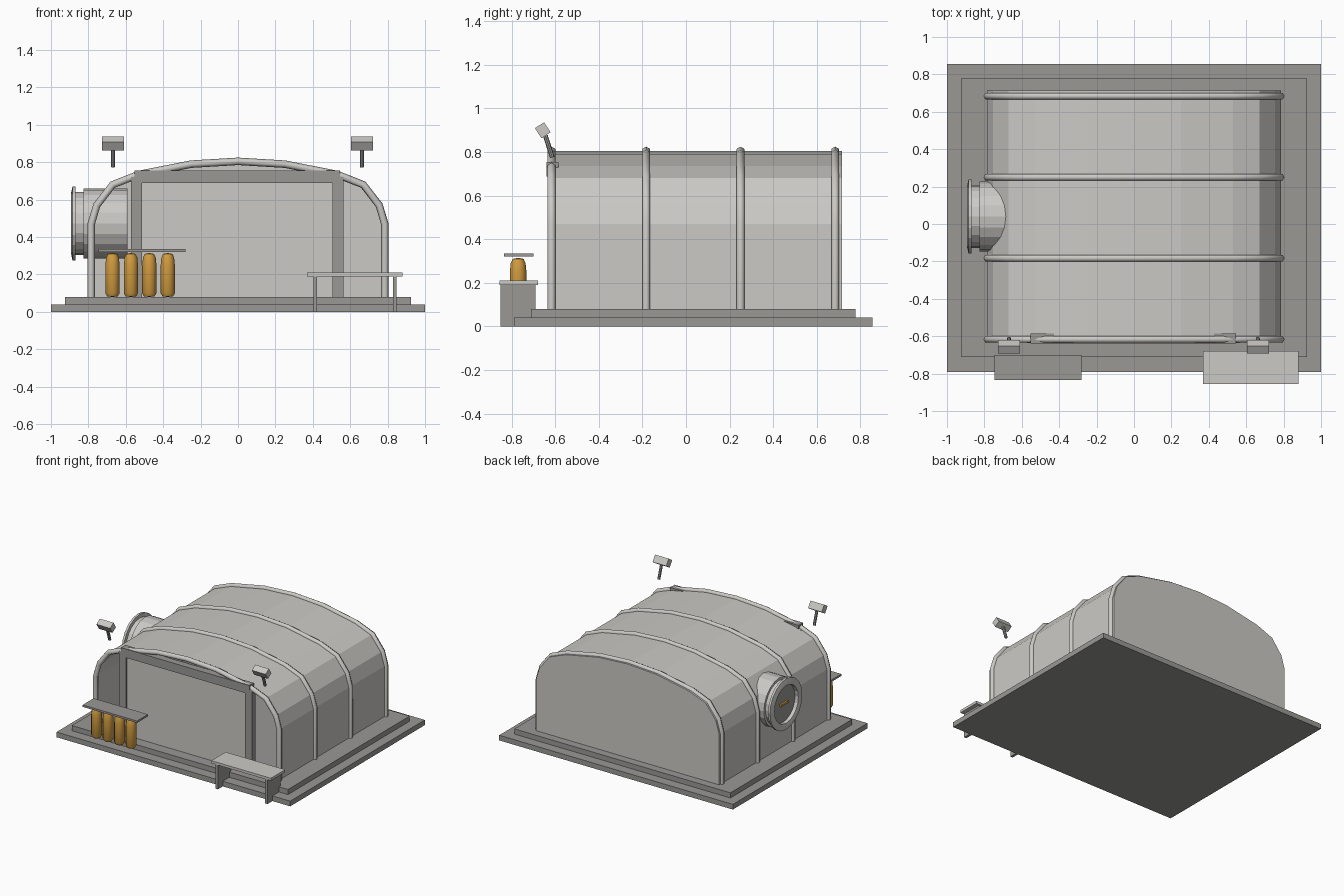
import bpy, bmesh, math
from mathutils import Vector, Matrix

cube = bpy.data.objects.get("Cube")
if cube:
    bpy.data.objects.remove(cube, do_unlink=True)


def material(name, rgb):
    m = bpy.data.materials.new(name)
    m.use_nodes = True
    m.diffuse_color = (*rgb, 1)
    m.node_tree.nodes["Principled BSDF"].inputs["Base Color"].default_value = (*rgb, 1)
    return m


LIGHT = material("light grey", (0.60, 0.59, 0.56))
DARK = material("dark grey", (0.32, 0.315, 0.30))
ORANGE = material("orange", (0.64, 0.33, 0.05))


def finish(name, bm, mat):
    bmesh.ops.recalc_face_normals(bm, faces=bm.faces)
    mesh = bpy.data.meshes.new(name)
    bm.to_mesh(mesh)
    bm.free()
    mesh.materials.append(mat)
    ob = bpy.data.objects.new(name, mesh)
    bpy.context.collection.objects.link(ob)
    return ob


def box(name, mat, x, y, z):
    """Box from three (low, high) ranges."""
    bm = bmesh.new()
    bmesh.ops.create_cube(bm, size=1)
    for v in bm.verts:
        v.co = [(r[0] + r[1]) / 2 + c * (r[1] - r[0]) for r, c in zip((x, y, z), v.co)]
    return finish(name, bm, mat)


def lathe(name, mat, profile, sides, matrix):
    """Spin (radius, height) points about z, then place the result."""
    bm = bmesh.new()
    verts = [bm.verts.new((r, 0, h)) for r, h in profile]
    edges = [bm.edges.new(pair) for pair in zip(verts, verts[1:])]
    bmesh.ops.spin(bm, geom=verts + edges, cent=(0, 0, 0), axis=(0, 0, 1),
                   angle=math.tau, steps=sides, use_duplicate=False)
    bmesh.ops.remove_doubles(bm, verts=bm.verts, dist=0.0005)
    bm.transform(matrix)
    return finish(name, bm, mat)


# Stepped plinth
box("lower_plinth", DARK, (-1, 1), (-0.79, 0.855), (0, 0.04))
box("upper_plinth", DARK, (-0.925, 0.925), (-0.71, 0.778), (0.04, 0.08))

# Vault cross-section, mirrored about the centre
half = [(0.785, 0.08), (0.785, 0.47), (0.755, 0.57), (0.67, 0.68),
        (0.53, 0.735), (0.25, 0.79), (0, 0.805)]
arch = half + [(-x, z) for x, z in reversed(half[:-1])]
FRONT, BACK = -0.62, 0.715

# Vault shell, open at the front
bm = bmesh.new()
rows = [[bm.verts.new((x, y, z)) for x, z in arch] for y in (FRONT, BACK)]
for i in range(len(arch) - 1):
    bm.faces.new((rows[0][i], rows[0][i + 1], rows[1][i + 1], rows[1][i]))
shell = finish("vault_shell", bm, LIGHT)
solid = shell.modifiers.new("thickness", 'SOLIDIFY')
solid.thickness = 0.008
solid.offset = -1

# Back wall
bm = bmesh.new()
bm.faces.new([bm.verts.new((x, BACK, z)) for x, z in arch])
finish("back_wall", bm, LIGHT)

# Rounded ribs over the vault
for n, y in enumerate((-0.617, -0.183, 0.25, 0.684)):
    curve = bpy.data.curves.new(f"rib_{n + 1}", 'CURVE')
    curve.dimensions = '3D'
    curve.bevel_depth = 0.02
    curve.bevel_resolution = 1
    curve.use_fill_caps = True
    line = curve.splines.new('POLY')
    line.points.add(len(arch) - 1)
    for p, (x, z) in zip(line.points, arch):
        p.co = (x, y, z, 1)
    curve.materials.append(LIGHT)
    bpy.context.collection.objects.link(bpy.data.objects.new(f"rib_{n + 1}", curve))

# Doorway
box("door_panel", LIGHT, (-0.52, 0.51), (-0.625, -0.60), (0.08, 0.70))
box("right_door_post", DARK, (-0.573, -0.514), (-0.635, -0.59), (0.08, 0.72))
box("left_door_post", DARK, (0.506, 0.565), (-0.635, -0.59), (0.08, 0.72))
box("door_lintel", DARK, (-0.553, 0.545), (-0.64, -0.585), (0.688, 0.755))

# Side port: tube along x with a neck and an open flange
port = Matrix.Translation((0, 0.04, 0.473)) @ Matrix.Rotation(math.radians(90), 4, 'Y')
lathe("side_port", LIGHT, [(0.145, -0.855), (0.145, -0.888), (0.165, -0.892), (0.197, -0.885),
      (0.197, -0.868), (0.168, -0.868), (0.168, -0.825), (0.187, -0.825),
      (0.187, -0.59), (0, -0.59)], 20, port)
lathe("port_hatch", DARK, [(0, -0.86), (0.15, -0.86), (0.15, -0.85), (0, -0.85)], 20, port)
box("hatch_handle", ORANGE, (-0.875, -0.858), (-0.005, 0.085), (0.465, 0.481))

# Floodlights on leaning stems
for side, x in (("right", -0.668), ("left", 0.662)):
    bm = bmesh.new()
    bmesh.ops.create_cube(bm, size=1)
    bm.transform(Matrix.Translation((x, -0.657, 0.90)) @ Matrix.Rotation(math.radians(33), 4, 'X')
                 @ Matrix.Diagonal((0.117, 0.05, 0.055, 1)))
    finish(f"{side}_lamp_head", bm, LIGHT)
    low, high = Vector((x, -0.613, 0.775)), Vector((x, -0.645, 0.875))
    d = high - low
    lathe(f"{side}_lamp_stem", DARK, [(0, 0), (0.011, 0), (0.011, d.length), (0, d.length)], 8,
          Matrix.Translation(low) @ d.to_track_quat('Z', 'Y').to_matrix().to_4x4())

# Gas bottles under a shelf
box("bottle_shelf", DARK, (-0.745, -0.28), (-0.835, -0.70), (0.32, 0.335))
for n in range(4):
    bottle = lathe(f"gas_bottle_{n + 1}", ORANGE,
                   [(0, 0.08), (0.028, 0.083), (0.038, 0.1), (0.038, 0.25), (0.034, 0.29),
                    (0.025, 0.31), (0, 0.315)], 12,
                   Matrix.Translation((-0.671 + 0.0985 * n, -0.77, 0)))
    bpy.ops.object.select_all(action='DESELECT')
    bottle.select_set(True)
    bpy.context.view_layer.objects.active = bottle
    bpy.ops.object.shade_smooth_by_angle(angle=math.radians(40))

# Bench
box("bench_top", LIGHT, (0.37, 0.88), (-0.855, -0.68), (0.19, 0.21))
for side, x in (("right", 0.413), ("left", 0.838)):
    box(f"{side}_bench_leg", DARK, (x - 0.01, x + 0.01), (-0.85, -0.69), (0, 0.19))
